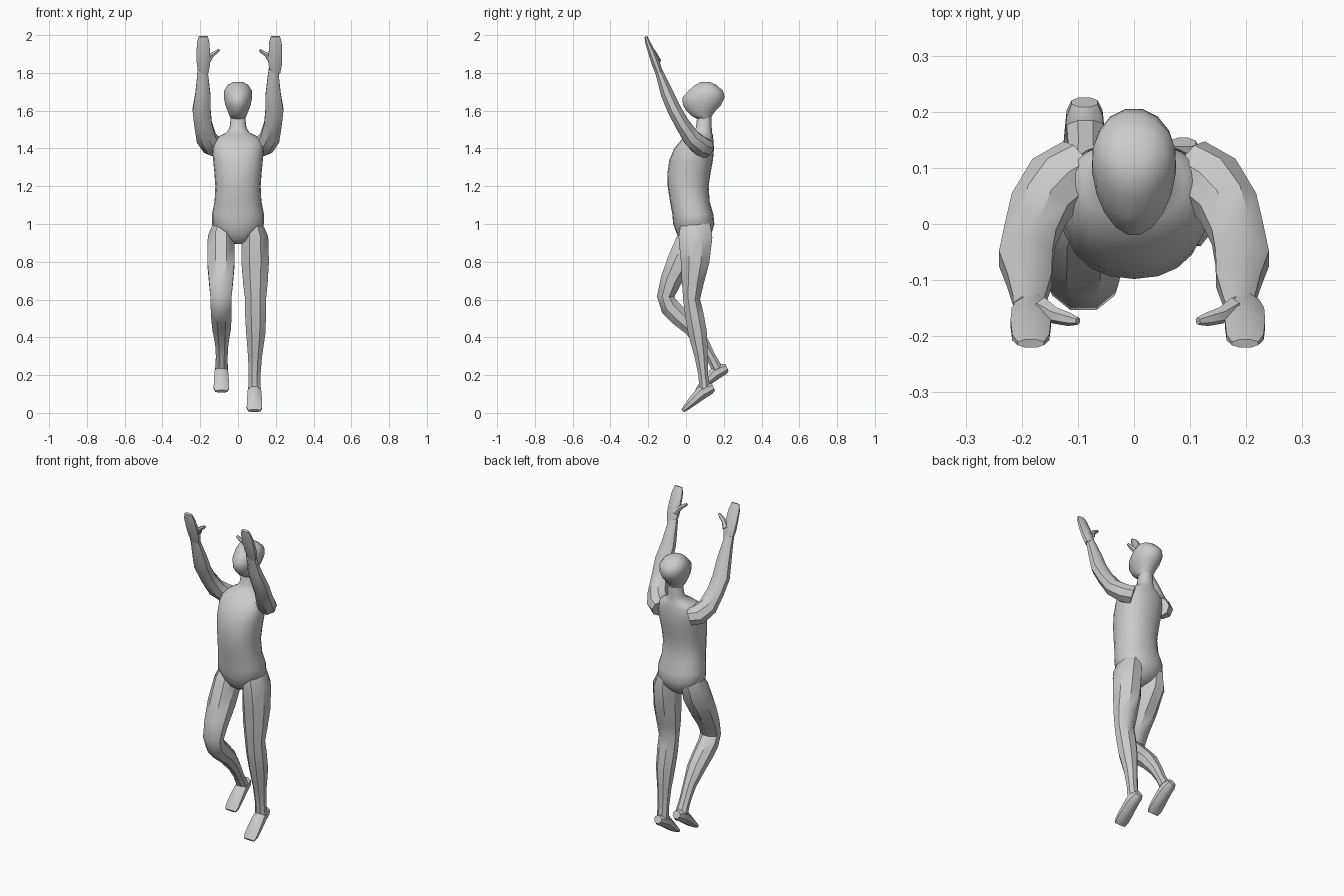
import bpy, bmesh
from math import sin, cos, tau, radians
from mathutils import Vector


def loft(name, sections, sides=8, power=1.0, flat=False, taper=0.0, ref=(1, 0, 0), angle=40):
    """Skin rings (x, y, z, half_width, half_depth) along a path."""
    bm = bmesh.new()
    pts = [Vector(s[:3]) for s in sections]
    rings = []
    for i, s in enumerate(sections):
        t = pts[min(i + 1, len(pts) - 1)] - pts[max(i - 1, 0)]
        t = Vector((0, 0, 1)) if flat else t.normalized()
        u = Vector(ref)
        u = (u - t * u.dot(t)).normalized()
        v = t.cross(u)
        ring = []
        for k in range(sides):
            a = tau * (k + 0.5) / sides if sides == 8 else tau * k / sides
            c, d = cos(a), sin(a)
            c = abs(c) ** power * (1 if c > 0 else -1)
            d = abs(d) ** power * (1 if d > 0 else -1)
            grow = 1.05 if sides == 8 else 1
            ring.append(bm.verts.new(pts[i] + u * (c * s[3] * grow * (1 + taper * d))
                                     + v * (d * s[4] * grow)))
        rings.append(ring)
    for a, b in zip(rings, rings[1:]):
        for k in range(sides):
            n = (k + 1) % sides
            bm.faces.new((a[k], a[n], b[n], b[k]))
    bm.faces.new(rings[0][::-1])
    bm.faces.new(rings[-1])
    bmesh.ops.recalc_face_normals(bm, faces=bm.faces)
    me = bpy.data.meshes.new(name)
    bm.to_mesh(me)
    bm.free()
    ob = bpy.data.objects.new(name, me)
    bpy.context.collection.objects.link(ob)
    bpy.ops.object.select_all(action='DESELECT')
    ob.select_set(True)
    bpy.context.view_layer.objects.active = ob
    bpy.ops.object.shade_smooth_by_angle(angle=radians(angle))
    return ob


def levels(rows):
    """Turn (z, front y, back y, half_width) rows into horizontal rings."""
    return [(0, (f + b) / 2, z, w, (b - f) / 2) for z, f, b, w in rows]


# Torso and neck
loft("torso", levels([
    (0.895, 0.00, 0.07, 0.025), (0.915, -0.03, 0.10, 0.065), (0.95, -0.05, 0.135, 0.105),
    (1.00, -0.068, 0.15, 0.138), (1.05, -0.072, 0.145, 0.138), (1.12, -0.085, 0.125, 0.124),
    (1.20, -0.097, 0.12, 0.12), (1.27, -0.098, 0.13, 0.125), (1.34, -0.088, 0.143, 0.132),
    (1.40, -0.062, 0.148, 0.136), (1.445, -0.025, 0.145, 0.128), (1.47, 0.005, 0.142, 0.09),
    (1.485, 0.035, 0.138, 0.06), (1.51, 0.052, 0.136, 0.045), (1.57, 0.06, 0.134, 0.037),
]), sides=20, power=0.9, flat=True, angle=60)

# Head, tilted up
loft("head", levels([
    (1.555, 0.06, 0.13, 0.036), (1.575, 0.025, 0.14, 0.046), (1.60, 0.0, 0.158, 0.056),
    (1.63, -0.018, 0.187, 0.067), (1.67, -0.021, 0.207, 0.075), (1.705, 0.012, 0.197, 0.074),
    (1.735, 0.045, 0.165, 0.056), (1.752, 0.078, 0.125, 0.025),
]), sides=18, flat=True, taper=0.14, angle=50)

# Arms, hands and thumbs
for side, s in (("right", -1), ("left", 1)):
    arm = [(0.095, 0.105, 1.40, 0.05, 0.05), (0.135, 0.075, 1.415, 0.06, 0.052),
           (0.168, 0.03, 1.455, 0.054, 0.047), (0.185, -0.02, 1.53, 0.048, 0.04),
           (0.193, -0.062, 1.605, 0.049, 0.038), (0.186, -0.10, 1.69, 0.041, 0.035),
           (0.187, -0.135, 1.785, 0.03, 0.024), (0.189, -0.148, 1.82, 0.027, 0.02)]
    hand = [(0.19, -0.142, 1.80, 0.027, 0.02), (0.19, -0.158, 1.845, 0.036, 0.023),
            (0.191, -0.178, 1.90, 0.037, 0.02), (0.191, -0.202, 1.96, 0.034, 0.014),
            (0.191, -0.213, 1.993, 0.024, 0.008)]
    thumb = [(0.17, -0.15, 1.86, 0.02, 0.018), (0.148, -0.163, 1.893, 0.015, 0.014),
             (0.123, -0.17, 1.91, 0.012, 0.011), (0.107, -0.173, 1.922, 0.007, 0.007)]
    loft(side + "_arm", [(s * x, *r) for x, *r in arm])
    loft(side + "_hand", [(s * x + 0.007, *r) for x, *r in hand])
    loft(side + "_thumb", [(s * x + 0.007, *r) for x, *r in thumb], sides=6, ref=(0, 1, 0))

# Standing leg
loft("left_leg", [
    (0.08, 0.05, 1.00, 0.05, 0.08), (0.09, 0.05, 0.93, 0.072, 0.092),
    (0.091, 0.048, 0.80, 0.075, 0.078), (0.092, 0.036, 0.69, 0.067, 0.06),
    (0.093, 0.03, 0.60, 0.057, 0.046), (0.093, 0.044, 0.52, 0.057, 0.051),
    (0.094, 0.062, 0.42, 0.052, 0.051), (0.09, 0.08, 0.30, 0.038, 0.036),
    (0.088, 0.091, 0.20, 0.032, 0.026), (0.087, 0.10, 0.12, 0.034, 0.03)])

# Bent leg
loft("right_leg", [
    (-0.08, 0.06, 1.00, 0.05, 0.07), (-0.09, 0.035, 0.92, 0.072, 0.085),
    (-0.09, -0.03, 0.80, 0.075, 0.073), (-0.09, -0.08, 0.70, 0.066, 0.058),
    (-0.09, -0.108, 0.615, 0.058, 0.047), (-0.09, -0.085, 0.56, 0.056, 0.053),
    (-0.088, -0.035, 0.51, 0.055, 0.052), (-0.087, 0.03, 0.45, 0.05, 0.045),
    (-0.086, 0.09, 0.37, 0.036, 0.034), (-0.086, 0.13, 0.30, 0.032, 0.026),
    (-0.087, 0.165, 0.235, 0.034, 0.03)])

# Feet, toes pointing down
for name, x, dy, dz in (("left_foot", 0.087, 0, 0), ("right_foot", -0.088, 0.072, 0.103)):
    loft(name, [(x + a, y + dy, z + dz, w, h) for a, y, z, w, h in (
        (0, 0.145, 0.137, 0.024, 0.022), (0, 0.125, 0.128, 0.033, 0.032),
        (0, 0.085, 0.108, 0.037, 0.036), (0, 0.04, 0.066, 0.041, 0.027),
        (0, 0.0, 0.028, 0.042, 0.017), (0, -0.017, 0.011, 0.034, 0.01))])
